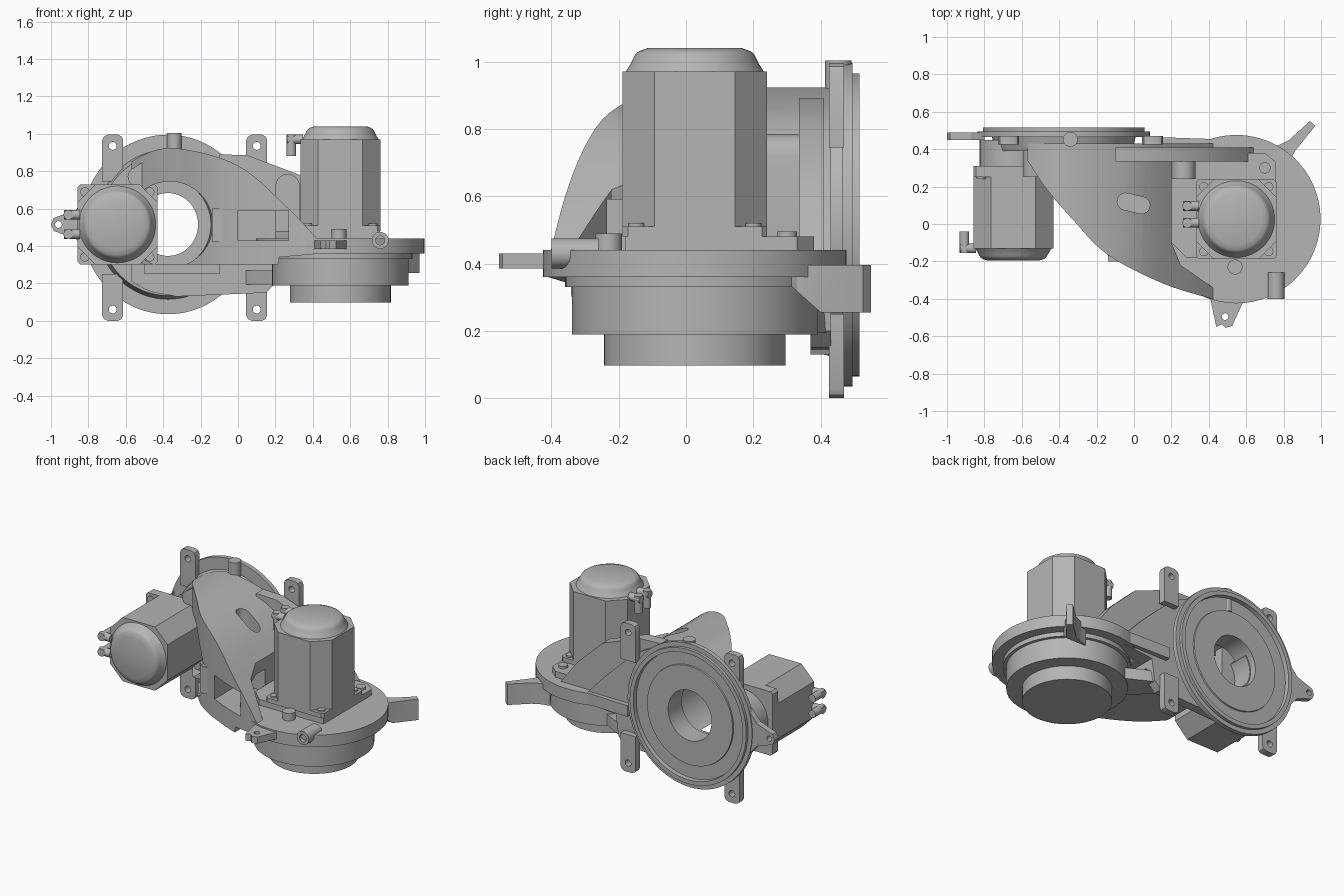
import bpy, bmesh, math
from mathutils import Matrix, Vector

cube = bpy.data.objects.get("Cube")
if cube:
    bpy.data.objects.remove(cube)

grey = bpy.data.materials.new("cast grey")
grey.use_nodes = True
COLOUR = (0.46, 0.46, 0.46, 1)
grey.diffuse_color = COLOUR
grey.node_tree.nodes["Principled BSDF"].inputs["Base Color"].default_value = COLOUR
FACE_FRONT = Matrix.Rotation(math.pi / 2, 4, 'X')      # local z points to -y


def make(name, bm, matrix=Matrix()):
    bmesh.ops.transform(bm, matrix=matrix, verts=bm.verts)
    bmesh.ops.recalc_face_normals(bm, faces=bm.faces)
    mesh = bpy.data.meshes.new(name)
    bm.to_mesh(mesh)
    bm.free()
    mesh.materials.append(grey)
    ob = bpy.data.objects.new(name, mesh)
    bpy.context.collection.objects.link(ob)
    smooth(ob)
    return ob


def smooth(ob):
    bpy.ops.object.select_all(action='DESELECT')
    ob.select_set(True)
    bpy.context.view_layer.objects.active = ob
    bpy.ops.object.shade_smooth_by_angle(angle=math.radians(28))


def prism(name, pts, lo, hi, plane="xy", matrix=Matrix()):
    """Extrude a flat outline between lo and hi along the axis it lacks."""
    bm = bmesh.new()
    place = {"xy": lambda a, b, h: (a, b, h), "xz": lambda a, b, h: (a, h, b),
             "yz": lambda a, b, h: (h, a, b)}[plane]
    face = bm.faces.new([bm.verts.new(place(a, b, lo)) for a, b in pts])
    out = bmesh.ops.extrude_face_region(bm, geom=[face])
    verts = [v for v in out["geom"] if isinstance(v, bmesh.types.BMVert)]
    bmesh.ops.translate(bm, verts=verts, vec=place(0, 0, hi - lo))
    return make(name, bm, matrix)


def box(name, x, y, z):
    return prism(name, [(x[0], y[0]), (x[1], y[0]), (x[1], y[1]), (x[0], y[1])], *z)


def lathe(name, profile, matrix=Matrix(), closed=False, steps=72):
    bm = bmesh.new()
    verts = [bm.verts.new((r, 0, h)) for r, h in profile]
    edges = [bm.edges.new(p) for p in zip(verts, verts[1:])]
    if closed:
        edges.append(bm.edges.new((verts[-1], verts[0])))
    bmesh.ops.spin(bm, geom=verts + edges, axis=(0, 0, 1), cent=(0, 0, 0),
                   angle=math.tau, steps=steps)
    bmesh.ops.remove_doubles(bm, verts=bm.verts, dist=1e-4)
    return make(name, bm, matrix)


def rod(name, r, start, end, steps=32):
    start, end = Vector(start), Vector(end)
    aim = (end - start).to_track_quat('Z', 'Y').to_matrix().to_4x4()
    h = (end - start).length
    return lathe(name, [(0, 0), (r, 0), (r, h), (0, h)], Matrix.Translation(start) @ aim, steps=steps)


def capsule(a, b, r, n=10):
    """Outline of a slot running from a to b."""
    turn = math.atan2(b[1] - a[1], b[0] - a[0])
    pts = []
    for c, start in ((b, turn - math.pi / 2), (a, turn + math.pi / 2)):
        pts += [(c[0] + r * math.cos(start + math.pi * i / n),
                 c[1] + r * math.sin(start + math.pi * i / n)) for i in range(n + 1)]
    return pts


def curve(pts, n=6):
    """Smooth curve through points."""
    P = [Vector(p) for p in pts]
    P = [2 * P[0] - P[1]] + P + [2 * P[-1] - P[-2]]
    out = []
    for a, b, c, d in zip(P, P[1:], P[2:], P[3:]):
        for i in range(n):
            t = i / n
            out.append((2 * b + (c - a) * t + (2 * a - 5 * b + 4 * c - d) * t * t
                        + (3 * b - a - 3 * c + d) * t ** 3) / 2)
    return [tuple(p) for p in out] + [tuple(P[-2])]


def inset(pts, d):
    """Move a counter-clockwise outline inward."""
    out = []
    for i, p in enumerate(pts):
        u = (Vector(p) - Vector(pts[i - 1])).normalized()
        v = (Vector(pts[(i + 1) % len(pts)]) - Vector(p)).normalized()
        n = Vector((-u.y - v.y, u.x + v.x))
        out.append(tuple(Vector(p) + n * d / max(0.6, 1 + u.dot(v))))
    return out


def boolean(ob, cutters, mode='DIFFERENCE'):
    for c in cutters:
        mod = ob.modifiers.new("cut", 'BOOLEAN')
        mod.operation, mod.solver, mod.object = mode, 'EXACT', c
        bpy.context.view_layer.objects.active = ob
        bpy.ops.object.modifier_apply(modifier=mod.name)
        bpy.data.objects.remove(c)
    smooth(ob)
    return ob


# Curved housing: a wall following the plan curve, roofed by the elevation curve
plan = curve([(-0.57, 0.34), (-0.47, 0.19), (-0.32, 0.016), (-0.14, -0.165), (0.16, -0.32),
              (0.45, -0.41)]) + [(0.45, 0.43), (-0.57, 0.43)]
roof = curve([(0.45, 0.41), (0.25, 0.62), (0, 0.83), (-0.31, 0.92), (-0.5, 0.89), (-0.66, 0.76),
              (-0.73, 0.52), (-0.66, 0.3), (-0.5, 0.17), (-0.33, 0.13)])
roof += [(0.15, 0.15), (0.2, 0.2), (0.22, 0.34), (0.45, 0.36)]
housing = prism("curved_housing", plan, 0, 1.1)
boolean(housing, [prism("elevation", roof, -0.6, 0.6, "xz")], 'INTERSECT')
hollow = inset(plan, 0.045)
hollow = hollow[:-2] + [(0.4, 0.6), (0.07, 0.6), (0.07, 0.385)] + hollow[-1:]   # open at the back
cavity = prism("cavity", hollow, -0.1, 1.2)
boolean(cavity, [prism("cavity_roof", inset(roof, 0.045), -0.7, 0.7, "xz")], 'INTERSECT')
axis_x, axis_z = -0.365, 0.515
boolean(housing, [
    cavity,
    rod("bore", 0.23, (axis_x, -0.6, axis_z), (axis_x, 0.6, axis_z), 64),
    prism("motor_clearance", [(0.2, -0.1), (0.25, -0.22), (0.45, -0.36), (0.9, -0.36),
                              (0.9, 0.34), (0.2, 0.34)], 0.44, 1.2),
    box("front_window", (0, 0.27), (-0.6, 0), (0.43, 0.59)),
    box("open_underside", (-0.9, 0.5), (-0.6, 0.37), (0, 0.3)),
    prism("roof_slot", capsule((-0.045, 0.12), (0.04, 0.1), 0.045), 0.6, 1.2)])

# Housing ledges, side wing, lower beam and reinforcing columns
box("window_pad", (-0.14, -0.03), (-0.2, -0.08), (0.42, 0.6))
box("lower_ledge", (-0.5, -0.1), (0.25, 0.4), (0.25, 0.3))
prism("back_wing", [(-0.1, 0.89), (0.05, 0.885), (0.33, 0.78), (0.52, 0.6), (0.64, 0.44),
                    (0.3, 0.44), (0.12, 0.72), (-0.1, 0.8)], 0.335, 0.41, "xz")
prism("wing_platform", [(0.12, 0.2), (0.7, 0.2), (0.72, 0.43), (0.4, 0.455), (0.11, 0.465)],
      0.365, 0.44)
prism("lower_beam", [(0.25, 0.15), (0.36, 0.33), (0.17, 0.43), (0.0, 0.43), (0.05, 0.36)],
      0.195, 0.27)
prism("wing_column", capsule((0.265, 0.4), (0.265, 0.72), 0.065), 0.24, 0.34, "xz")
prism("plate_column", capsule((-0.54, 0.77), (-0.46, 0.82), 0.05), 0.25, 0.44, "xz")

# Round back flange with its bore, slightly narrower than tall
DISC = (Matrix.Translation((-0.375, 0, axis_z)) @ Matrix.Diagonal((0.96, 1, 1, 1))
        @ Matrix.Rotation(-math.pi / 2, 4, 'X'))
lathe("back_flange", [(.168, .35), (.168, .495), (.33, .495), (.332, .486), (.42, .486), (.422, .515),
                      (.45, .515), (.45, .495), (.48, .495), (.48, .465), (.4, .465), (.38, .39),
                      (.25, .39), (.24, .35)], DISC, True, 96)

# Four mounting ears and the side lug
for side, x in (("right", -0.67), ("left", 0.1)):
    for level, end, s in (("upper", 0.995, 1), ("lower", 0.0, -1)):
        w, k = 0.056, 0.028
        ear = prism(f"{level}_{side}_ear", [(x - w, end - s * 0.25), (x - w, end - s * k),
                                            (x - w + k / 3, end - s * k / 3), (x - w + k, end),
                                            (x + w - k, end), (x + w - k / 3, end - s * k / 3),
                                            (x + w, end - s * k), (x + w, end - s * 0.25)],
                    0.425, 0.47, "xz")
        z = end - s * 0.06
        boolean(ear, [rod("ear_hole", 0.021, (x, 0.3, z), (x, 0.6, z))])
lug = prism("side_lug", [(-0.8, 0.36), (-0.87, 0.44), (-0.985, 0.48), (-1, 0.515), (-0.985, 0.55),
                         (-0.87, 0.59), (-0.8, 0.67)], 0.45, 0.49, "xz")
boolean(lug, [rod("lug_hole", 0.018, (-0.96, 0.3, 0.515), (-0.96, 0.6, 0.515))])
rod("top_pin", 0.039, (-0.34, 0.452, 0.85), (-0.34, 0.452, 1.003))

# Upright flange and stepped drum
CX, CY = 0.547, 0.026
lathe("drum_flange", [(0, .097), (.27, .097), (.27, .19), (.365, .19), (.365, .33), (.385, .33),
                      (.385, .36), (.45, .36), (.45, .44), (0, .44)],
      Matrix.Translation((CX, CY, 0)), steps=96)
pad = [(0.2, -0.1), (0.28, -0.18), (0.76, -0.18), (0.76, 0.33), (0.7, 0.38), (0.28, 0.38), (0.2, 0.3)]
prism("motor_pad", pad, 0.43, 0.48)
rod("pad_boss", 0.04, (0.54, -0.23, 0.43), (0.54, -0.23, 0.49))
rod("pad_screw", 0.03, (0.7, 0.3, 0.47), (0.7, 0.3, 0.495))

# Flange lug, front boss and hooked arm that tapers up to the flange
lug = prism("front_lug", [(0.4, -0.36), (0.44, -0.55), (0.47, -0.535), (0.49, -0.555),
                          (0.525, -0.545), (0.6, -0.38)], 0.385, 0.43)
boolean(lug, [rod("lug_hole", 0.018, (0.487, -0.495, 0.3), (0.487, -0.495, 0.5))])
boss = rod("front_boss", 0.045, (0.76, -0.4, 0.43), (0.76, -0.26, 0.43))
boolean(boss, [rod("boss_hole", 0.024, (0.76, -0.5, 0.43), (0.76, -0.33, 0.43))])
arm = prism("hooked_arm", [(0.72, 0.41), (0.77, 0.42), (0.83, 0.45), (0.94, 0.55), (0.97, 0.525),
                           (0.86, 0.39), (0.83, 0.33), (0.78, 0.3)], 0.255, 0.395)
boolean(arm, [prism("arm_taper", [(0.2, 0.36), (0.31, 0.335), (0.4, 0.255), (0.4, 0.2), (0.2, 0.2)],
                    0.5, 1.1, "yz")])


def motor(prefix, matrix, plate, top, cap):
    """Square flanged motor with a domed cap, corner screws and two plugs."""
    w, c = 0.214, 0.095

    def octagon(h, k):
        return [(-h, -h + k), (-h + k, -h), (h - k, -h), (h, -h + k),
                (h, h - k), (h - k, h), (-h + k, h), (-h, h - k)]
    prism(prefix + "_plate", octagon(w, 0.015), 0, plate, matrix=matrix)
    prism(prefix + "_body", octagon(w, c), plate, top, matrix=matrix)
    dome = curve([(0.205, top), (0.19, top + cap * 0.35), (0.172, top + cap * 0.8),
                  (0.14, top + cap)], 4)
    lathe(prefix + "_cap", [(0.205, top - 0.01)] + dome + [(0, top + cap)], matrix)
    for i in range(4):
        a = math.pi / 4 + i * math.pi / 2
        x, y = 0.245 * math.cos(a), 0.245 * math.sin(a)
        rod(prefix + "_screw", 0.025, matrix @ Vector((x, y, plate)),
            matrix @ Vector((x, y, plate + 0.01)), 16)
    for y in (-0.02, 0.07) if prefix == "upright_motor" else (-0.052, 0.052):
        rod(prefix + "_plug", 0.026, matrix @ Vector((-0.2, y, top)),
            matrix @ Vector((-0.285, y, top)), 16)
        rod(prefix + "_socket", 0.026, matrix @ Vector((-0.262, y, top - 0.09)),
            matrix @ Vector((-0.262, y, top + 0.025)), 16)


motor("upright_motor", Matrix.Translation((CX, CY, 0.48)), 0.03, 0.49, 0.07)
motor("side_motor", Matrix.Translation((-0.645, 0.31, axis_z)) @ FACE_FRONT, 0.06, 0.44, 0.065)
spacer = rod("side_motor_spacer", 0.18, (-0.645, 0.31, axis_z), (-0.645, 0.45, axis_z), 48)
boolean(spacer, [rod("spacer_bore", 0.165, (axis_x, 0.2, axis_z), (axis_x, 0.6, axis_z), 64)])
